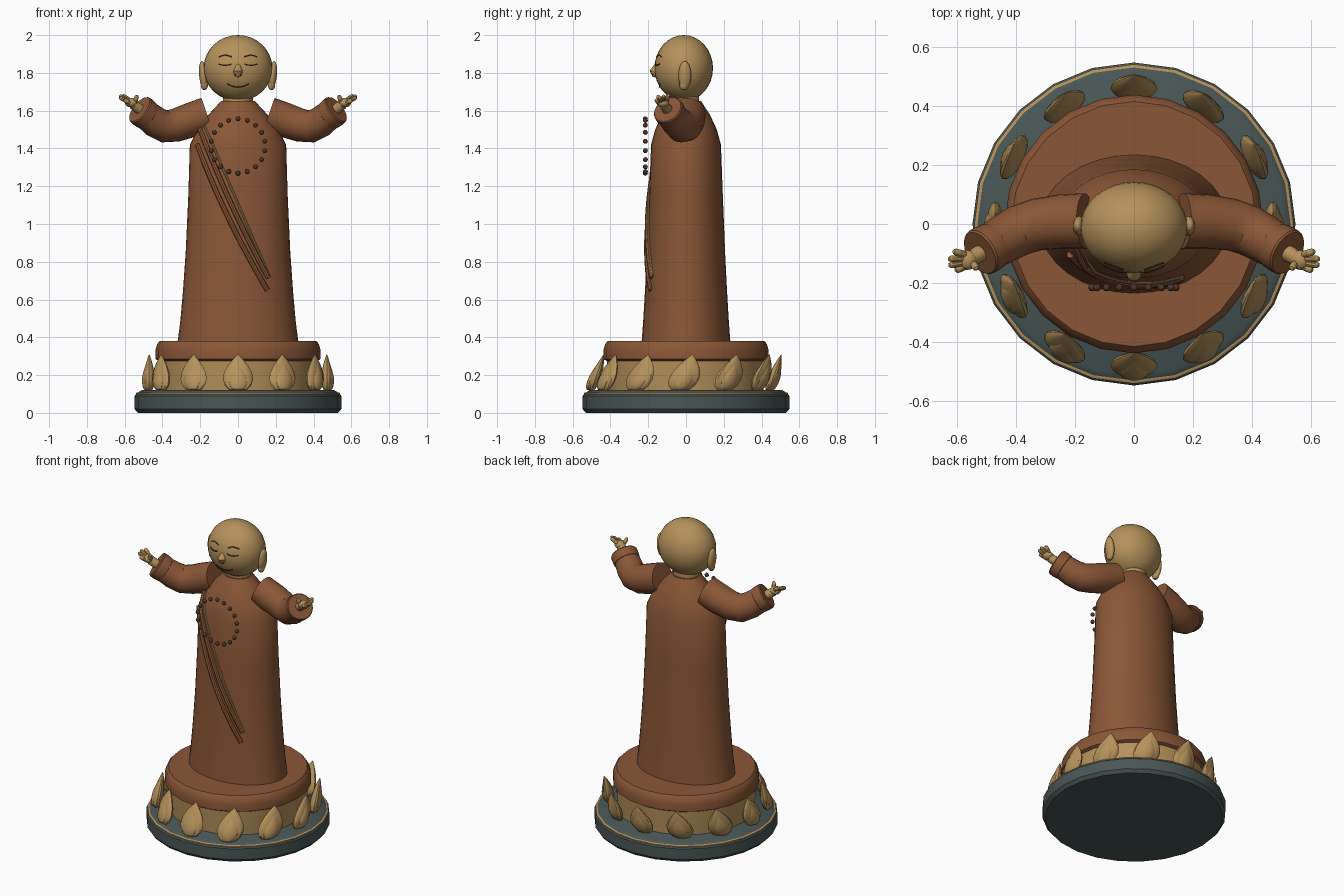
import bpy, bmesh, math
from mathutils import Vector, Matrix

if "Cube" in bpy.data.objects:
    bpy.data.objects.remove(bpy.data.objects["Cube"])

def material(name, rgb):
    m = bpy.data.materials.new(name)
    m.diffuse_color = (*rgb, 1)
    m.use_nodes = True
    m.node_tree.nodes["Principled BSDF"].inputs["Base Color"].default_value = m.diffuse_color
    return m

GOLD = material("old gold", (0.46, 0.285, 0.105))
BROWN = material("robe brown", (0.255, 0.095, 0.038))
SLATE = material("slate", (0.066, 0.093, 0.092))
BEAD = material("dark bead", (0.075, 0.034, 0.022))
INK = material("face line", (0.05, 0.025, 0.015))

def add(name, bm, mat):
    bmesh.ops.recalc_face_normals(bm, faces=bm.faces)
    me = bpy.data.meshes.new(name)
    bm.to_mesh(me)
    bm.free()
    me.materials.append(mat)
    ob = bpy.data.objects.new(name, me)
    bpy.context.collection.objects.link(ob)
    return ob

def loft(name, stations, mat, n=24):
    """Skin elliptical rings; each station is (centre, half axis u, half axis v)."""
    bm = bmesh.new()
    rings = []
    for c, u, v in stations:
        rings.append([bm.verts.new(c + u * math.cos(2 * math.pi * i / n) + v * math.sin(2 * math.pi * i / n))
                      for i in range(n)])
    for a, b in zip(rings, rings[1:]):
        for i in range(n):
            j = (i + 1) % n
            bm.faces.new((a[i], a[j], b[j], b[i]))
    bm.faces.new(rings[0])
    bm.faces.new(rings[-1])
    return add(name, bm, mat)

def lathe(name, profile, mat, n=24):
    """Upright stack of ellipses given as (z, rx, ry)."""
    return loft(name, [(Vector((0, 0, z)), Vector((rx, 0, 0)), Vector((0, ry, 0)))
                       for z, rx, ry in profile], mat, n)

def tube(name, pts, radii, mat, n=8, up=(0, 0, 1)):
    """Round tube along points, one radius per point."""
    pts = [Vector(p) for p in pts]
    out = []
    for i, p in enumerate(pts):
        t = (pts[min(i + 1, len(pts) - 1)] - pts[max(i - 1, 0)]).normalized()
        u = t.cross(Vector(up)).normalized()
        out.append((p, u * radii[i], u.cross(t) * radii[i]))
    return loft(name, out, mat, n)

def capsule(name, a, b, r, mat, n=10):
    """Rounded stick from a to b."""
    a, b = Vector(a), Vector(b)
    ts = (0, .04, .15, .5, .85, .96, 1)
    rs = (.3, .65, .95, 1, .9, .6, .2)
    return tube(name, [a.lerp(b, t) for t in ts], [r * k for k in rs], mat, n)

def ball(name, c, r, mat, seg=24, rot=None):
    bm = bmesh.new()
    bmesh.ops.create_uvsphere(bm, u_segments=seg, v_segments=seg // 2, radius=1)
    m = Matrix.Translation(c) @ (rot or Matrix()) @ Matrix.Diagonal((*r, 1))
    bmesh.ops.transform(bm, matrix=m, verts=bm.verts)
    return add(name, bm, mat)

# pedestal: slate foot, gold line, gold drum, brown seat
lathe("foot_disc", [(z, r, r) for z, r in ((0, .53), (.02, .547), (.09, .547), (.105, .535), (.12, .51))], SLATE)
lathe("foot_line", [(z, r, r) for z, r in ((.095, .53), (.096, .541), (.104, .541), (.108, .534), (.108, .526))], GOLD)
lathe("lotus_drum", [(.11, .41, .41), (.285, .42, .42)], GOLD)
lathe("seat_disc", [(z, r, r) for z, r in ((.275, .42), (.285, .437), (.33, .438), (.365, .428), (.38, .415))], BROWN)

# lotus petals, all leaning towards the back
def petal(name, ang, w, th, z0, h, r):
    radial = Vector((math.sin(ang), -math.cos(ang), 0))
    side = Vector((math.cos(ang), math.sin(ang), 0))
    out = []
    for t, k, d in ((0, .35, .3), (.04, .6, .6), (.15, .87, .9), (.32, 1, 1), (.5, .93, .95),
                    (.68, .7, .7), (.82, .43, .45), (.93, .18, .22), (1, .02, .03)):
        z = z0 + h * t
        c = radial * r + Vector((0, (z - .21) * .35, z))
        out.append((c, side * w * k, radial * th * d))
    loft(name, out, GOLD, 14)

for i in range(12):
    petal(f"petal_{i}", math.radians(30 * i), .08, .03, .115, .195, .47)
    petal(f"petal_inner_{i}", math.radians(30 * i), .052, .026, .12, .145, .483)

# robe
ROBE = [(.36, .322, .236), (.48, .306, .227), (.65, .291, .217), (.85, .277, .207), (1.15, .263, .195),
        (1.42, .255, .185), (1.50, .215, .163), (1.58, .155, .126), (1.65, .09, .08)]
lathe("robe", ROBE, BROWN, 32)
lathe("neck", [(1.58, .08, .07), (1.70, .08, .07)], GOLD)

def robe_front(x, z):
    for (z0, a0, b0), (z1, a1, b1) in zip(ROBE, ROBE[1:]):
        if z0 <= z <= z1:
            t = (z - z0) / (z1 - z0)
            a, b = a0 + (a1 - a0) * t, b0 + (b1 - b0) * t
            return -b * math.sqrt(max(0, 1 - (x / a) ** 2))

# diagonal sash folds lying on the robe
def fold(name, start, mid, end, r, mat):
    pts = []
    for i in range(17):
        t = i / 16
        x, z = ((1 - t) ** 2 * start[k] + 2 * t * (1 - t) * mid[k] + t * t * end[k] for k in (0, 1))
        pts.append((x, robe_front(x, z) - .003, z))
    tube(name, pts, [r] * 17, mat, 8, (0, 1, 0))

fold("sash_fold_low", (-.215, 1.42), (-.08, 1.05), (.155, .65), .014, BROWN)
fold("sash_fold_high", (-.20, 1.50), (-.05, 1.10), (.16, .715), .014, BROWN)
fold("sash_trim", (-.175, 1.515), (-.01, 1.13), (.163, .73), .006, GOLD)

# prayer beads
for i in range(18):
    a = math.radians(20 * i)
    ball(f"bead_{i}", (.144 * math.sin(a), -.215, 1.413 + .144 * math.cos(a)), (.013,) * 3, BEAD, 12)

# head with nose
HC, HR = Vector((0, -.012, 1.825)), (.182, .155, .175)
ball("head", HC, HR, GOLD, 32)
tube("nose", [(0, -.14, 1.86), (0, -.158, 1.835), (0, -.168, 1.81), (0, -.16, 1.79), (0, -.145, 1.78)],
     [.006, .014, .025, .02, .006], GOLD, 12, (1, 0, 0))

def face_line(name, x0, x1, z, bow, r):
    pts = []
    for i in range(9):
        t = i / 8
        x = x0 + (x1 - x0) * t
        zz = z + bow * 4 * t * (1 - t)
        q = 1 - (x / HR[0]) ** 2 - ((zz - HC.z) / HR[2]) ** 2
        pts.append((x, HC.y - HR[1] * math.sqrt(q) - .001, zz))
    tube(name, pts, [r] * 9, INK, 6)

face_line("mouth", -.058, .058, 1.742, -.018, .0035)

# paired parts
for s, tag in ((-1, "left"), (1, "right")):
    def P(x, y, z):
        return (s * x, y, z)
    face_line(f"eye_{tag}", s * .035, s * .102, 1.848, -.008, .0035)
    face_line(f"brow_{tag}", s * .035, s * .10, 1.885, .009, .003)
    ball(f"nostril_{tag}", P(.013, -.176, 1.79), (.004, .004, .004), INK, 8)
    tilt = Matrix.Rotation(s * .1, 4, 'Y')
    ball(f"ear_{tag}", P(.184, -.006, 1.787), (.022, .034, .076), GOLD, 20, tilt)
    ball(f"ear_lobe_{tag}", P(.178, -.012, 1.735), (.019, .024, .027), GOLD, 12)

    # sleeve with a rolled cuff and a hollow end
    tube(f"sleeve_{tag}",
         [P(.165, .01, 1.578), P(.25, .008, 1.55), P(.33, -.002, 1.523), P(.39, -.022, 1.517),
          P(.44, -.05, 1.542), P(.487, -.078, 1.58)],
         [.094, .092, .088, .086, .082, .077], BROWN, 24)
    a, b = Vector(P(.475, -.07, 1.57)), Vector(P(.522, -.098, 1.607))
    tube(f"cuff_{tag}", [a.lerp(b, t) for t in (0, .1, .5, .9, 1, 1.01, .99)],
         [.072, .08, .083, .082, .077, .065, .06], BROWN, 24)

    # hand: wrist, palm, fingers, thumb
    tube(f"wrist_{tag}", [P(.49, -.082, 1.585), P(.53, -.104, 1.615), P(.555, -.118, 1.633)],
         [.03, .028, .027], GOLD, 12)
    ball(f"palm_{tag}", P(.565, -.122, 1.642), (.034, .034, .025), GOLD, 16)
    for k, tip in enumerate(((.612, -.092, 1.683), (.629, -.118, 1.68), (.628, -.14, 1.67), (.605, -.158, 1.658))):
        root = (.568, -.106 - .012 * k, 1.65 - .004 * k)
        capsule(f"finger_{tag}_{k}", P(*root), P(*tip), .0125, GOLD)
    capsule(f"thumb_{tag}", P(.55, -.125, 1.635), P(.533, -.152, 1.682), .0125, GOLD)

# smooth shading with crisp edges
bpy.ops.object.select_all(action='SELECT')
bpy.context.view_layer.objects.active = bpy.data.objects["robe"]
bpy.ops.object.shade_smooth_by_angle(angle=math.radians(32))
